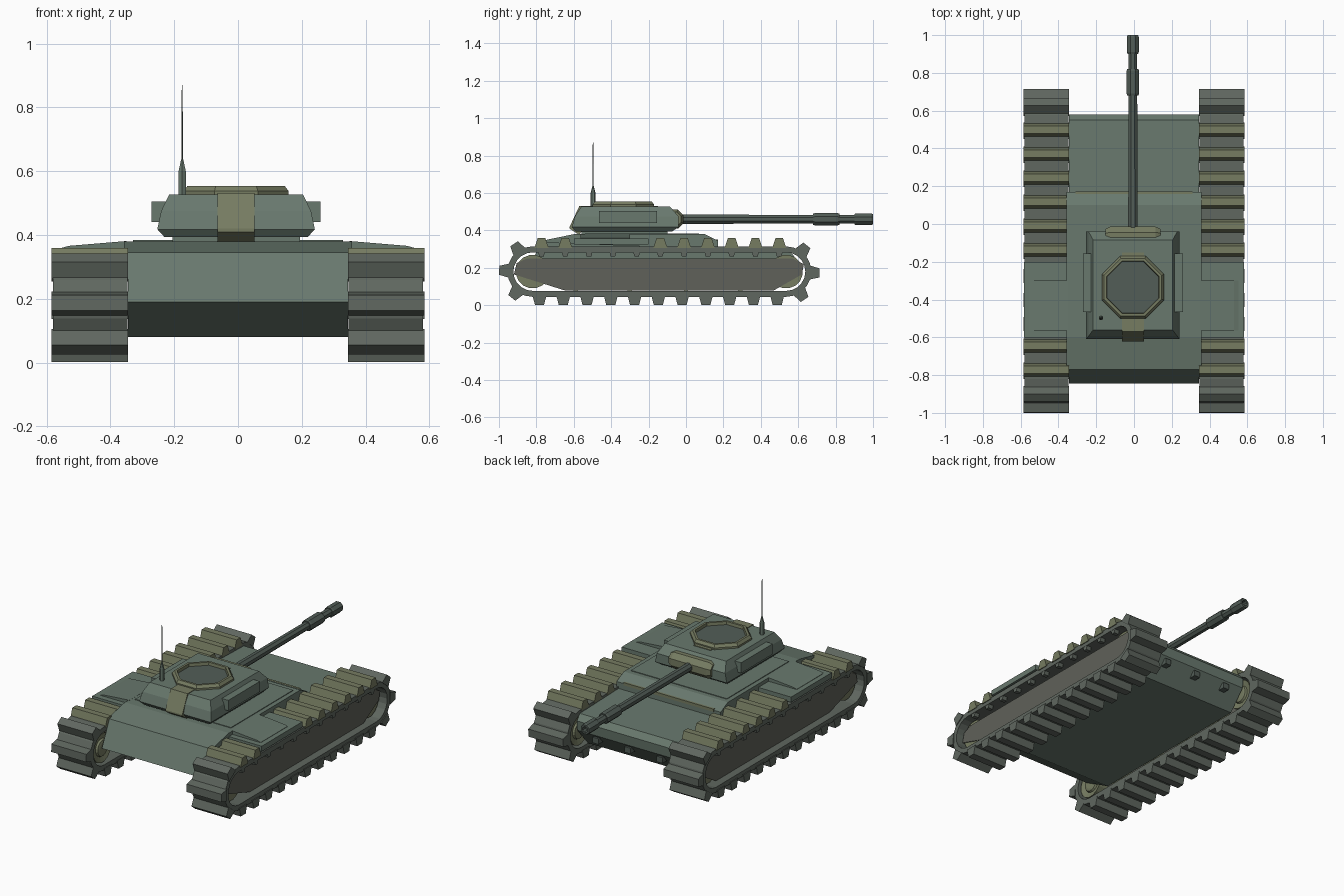
import bpy, bmesh, math
from mathutils import Vector

if "Cube" in bpy.data.objects:
    bpy.data.objects.remove(bpy.data.objects["Cube"])


def material(name, rgb):
    m = bpy.data.materials.new(name)
    m.diffuse_color = (*rgb, 1)
    m.use_nodes = True
    m.node_tree.nodes["Principled BSDF"].inputs["Base Color"].default_value = m.diffuse_color
    return m


GREEN = material("hull_green", (0.14, 0.19, 0.155))
OLIVE = material("olive", (0.18, 0.20, 0.12))
DARK = material("gun_metal", (0.085, 0.11, 0.095))
TRACK = material("track_grey", (0.115, 0.135, 0.115))
SIDE = material("side_grey", (0.115, 0.12, 0.10))
CX = -0.006  # turret centre line


def loft(name, rings, mat, close=False):
    """Skin equal-sized rings; cap the ends, or join last ring to first."""
    bm = bmesh.new()
    vs = [[bm.verts.new(p) for p in r] for r in rings]
    n, k = len(vs[0]), len(vs)
    for a in range(k if close else k - 1):
        b = (a + 1) % k
        for i in range(n):
            j = (i + 1) % n
            bm.faces.new((vs[a][i], vs[a][j], vs[b][j], vs[b][i]))
    if not close:
        bm.faces.new(vs[0])
        bm.faces.new(vs[-1])
    bmesh.ops.recalc_face_normals(bm, faces=bm.faces)
    me = bpy.data.meshes.new(name)
    bm.to_mesh(me)
    bm.free()
    ob = bpy.data.objects.new(name, me)
    bpy.context.collection.objects.link(ob)
    me.materials.append(mat)
    return ob


def prism(name, yz, x0, x1, mat):
    return loft(name, [[(x, y, z) for y, z in yz] for x in (x0, x1)], mat)


def rect(x0, x1, y0, y1, z):
    return [(x0, y0, z), (x1, y0, z), (x1, y1, z), (x0, y1, z)]


def box(name, x0, x1, y0, y1, z0, z1, mat):
    return loft(name, [rect(x0, x1, y0, y1, z0), rect(x0, x1, y0, y1, z1)], mat)


def turned(name, axis, centre, profile, sides, mat, close=False):
    """Rings of (position, radius) along an axis."""
    rings = []
    for t, r in profile:
        ring = []
        for i in range(sides):
            a = 2 * math.pi * (i + 0.5) / sides
            c, s = r * math.cos(a), r * math.sin(a)
            off = {'X': (t, c, s), 'Y': (c, t, s), 'Z': (c, s, t)}[axis]
            ring.append(Vector(centre) + Vector(off))
        rings.append(ring)
    return loft(name, rings, mat, close)


def mirror(ob):
    bpy.context.view_layer.objects.active = ob
    m = ob.modifiers.new("other_side", 'MIRROR')
    e = bpy.data.objects.get("mirror_centre")
    if e is None:
        e = bpy.data.objects.new("mirror_centre", None)
        bpy.context.collection.objects.link(e)
        e.hide_render = True
    m.mirror_object = e
    return ob


# Hull tub
prism("hull", [(-0.65, 0.08), (-0.845, 0.19), (-0.77, 0.345), (-0.6, 0.365), (0.1, 0.35),
               (0.17, 0.305), (0.55, 0.295), (0.58, 0.26), (0.575, 0.2), (0.47, 0.08)],
      -0.345, 0.345, GREEN)
# Raised deck with sloped nose and tail
prism("deck", [(-0.77, 0.335), (-0.77, 0.345), (-0.6, 0.38), (0.1, 0.38), (0.17, 0.345), (0.17, 0.3)],
      -0.358, 0.358, GREEN)
box("deck_panel", -0.33, 0.33, -0.54, 0.07, 0.375, 0.384, GREEN)
box("splash_rail", -0.31, 0.31, 0.158, 0.172, 0.335, 0.352, OLIVE)
for x in (-0.22, 0, 0.22):
    box("tow_hook", x - 0.02, x + 0.02, 0.53, 0.575, 0.15, 0.185, DARK)

# Fenders and stowage lids over the tracks
mirror(box("fender", 0.345, 0.583, -0.6, -0.2, 0.325, 0.358, GREEN))
mirror(loft("stowage_lid", [[(0.35, y, 0.35), (0.552, y, 0.35), (0.552, y, 0.36),
                             (0.53, y, 0.366), (0.35, y, 0.381)] for y in (-0.565, -0.3)], GREEN))

# Track belt path: an oval of straight runs and half circles
R, ZC, YB, YF = 0.135, 0.18, -0.82, 0.535
RUN = YF - YB
LENGTH = 2 * RUN + 2 * math.pi * R


def on_track(s):
    """Position and outward direction (y, z) at arc length s."""
    s %= LENGTH
    arc = math.pi * R
    if s < RUN:
        return (YB + s, ZC + R), (0, 1)
    if s < RUN + arc:
        a = math.pi / 2 - (s - RUN) / R
        d = (math.cos(a), math.sin(a))
        return (YF + R * d[0], ZC + R * d[1]), d
    if s < 2 * RUN + arc:
        return (YF - (s - RUN - arc), ZC - R), (0, -1)
    a = -math.pi / 2 - (s - 2 * RUN - arc) / R
    d = (math.cos(a), math.sin(a))
    return (YB + R * d[0], ZC + R * d[1]), d


STEPS = [0, RUN] + [RUN + math.pi * R * i / 10 for i in range(1, 11)]
STEPS += [2 * RUN + math.pi * R * (1 + i / 10) for i in range(10)]
belt = []
for s in STEPS:
    (y, z), (dy, dz) = on_track(s)
    belt.append([(x, y - dy * t, z - dz * t) for x, t in ((0.347, 0), (0.58, 0), (0.58, 0.032), (0.347, 0.032))])
mirror(loft("track_belt", belt, TRACK, close=True))

# Cleats outside and guide teeth inside the belt
LINKS = 28
for i in range(LINKS):
    s = (0.81 + i * LENGTH / LINKS) % LENGTH
    (y, z), (dy, dz) = on_track(s)
    ty, tz = dz, -dy
    top = s < RUN

    def at(u, h):
        return (y + ty * u + dy * h, z + tz * u + dz * h)
    if not (top and -0.6 < y < -0.2):
        w = 0.02 if top else 0.024
        mirror(prism("track_cleat", [at(-0.038, -0.01), at(0.038, -0.01), at(w, 0.044), at(-w, 0.044)],
                     0.345, 0.585, OLIVE if top else TRACK))
    if top:
        mirror(prism("guide_tooth", [at(-0.018, -0.03), at(0.018, -0.03), at(0.012, -0.055), at(-0.012, -0.055)],
                     0.545, 0.578, TRACK))

# Running gear: side plate, end wheels, road wheels
mirror(prism("side_plate", [(-0.92, 0.165), (-0.905, 0.225), (-0.85, 0.25), (0.57, 0.25), (0.63, 0.22),
                            (0.62, 0.165), (0.47, 0.08), (-0.65, 0.08)], 0.42, 0.535, SIDE))
for y in (YB, YF):
    mirror(turned("end_wheel", 'X', (0, y, ZC), [(0.352, 0.035), (0.356, 0.05), (0.368, 0.055),
                                                 (0.358, 0.09), (0.53, 0.09)], 16, OLIVE))
for y in (-0.59, -0.3, 0.0, 0.29):
    mirror(turned("road_wheel", 'X', (0, y, 0.15), [(0.36, 0.075), (0.53, 0.075)], 14, OLIVE))

# Turret
box("turret_ring", CX - 0.2, CX + 0.2, -0.56, -0.1, 0.375, 0.4, GREEN)
loft("turret", [rect(CX - h, CX + h, y0, y1, z) for h, y0, y1, z in
                ((0.225, -0.59, -0.075, 0.394), (0.247, -0.61, -0.04, 0.418),
                 (0.235, -0.594, -0.04, 0.475), (0.21, -0.56, -0.085, 0.527))], GREEN)
for sx in (-1, 1):
    box("turret_side_box", CX + sx * 0.2, CX + sx * 0.265, -0.465, -0.155, 0.44, 0.505, GREEN)
prism("turret_strap", [(-0.57, 0.375), (-0.622, 0.41), (-0.622, 0.42), (-0.57, 0.531), (-0.15, 0.531),
                       (-0.15, 0.5), (-0.5, 0.5)], CX - 0.058, CX + 0.058, OLIVE)

# Cupola ring with sunken hatch
turned("cupola_ring", 'Z', (CX, -0.335, 0.52), [(0, 0.178), (0.018, 0.178), (0.034, 0.165),
                                              (0.034, 0.15), (0.0, 0.145)], 8, OLIVE, close=True)
turned("cupola_hatch", 'Z', (CX, -0.335, 0.52), [(0, 0.148), (0.016, 0.148)], 8, DARK)

# Mantlet and gun
turned("mantlet", 'X', (CX, -0.065, 0.46), [(-0.145, 0.042), (-0.12, 0.055), (0.12, 0.055), (0.145, 0.042)], 8, OLIVE)
turned("gun_barrel", 'Y', (CX, 0, 0.46), [(-0.06, 0.027), (0.68, 0.025), (0.68, 0.032), (0.69, 0.036),
                                         (0.81, 0.036), (0.82, 0.032), (0.82, 0.025), (0.9, 0.025),
                                         (0.9, 0.03), (0.91, 0.034), (0.99, 0.034), (1.0, 0.03),
                                         (1.0, 0.018), (0.97, 0.018)], 8, DARK)

# Antenna
turned("antenna_base", 'Z', (-0.175, -0.497, 0), [(0.52, 0.013), (0.6, 0.013), (0.637, 0.004)], 6, GREEN)
turned("antenna_rod", 'Z', (-0.175, -0.497, 0), [(0.63, 0.003), (0.87, 0.0015)], 6, DARK)
